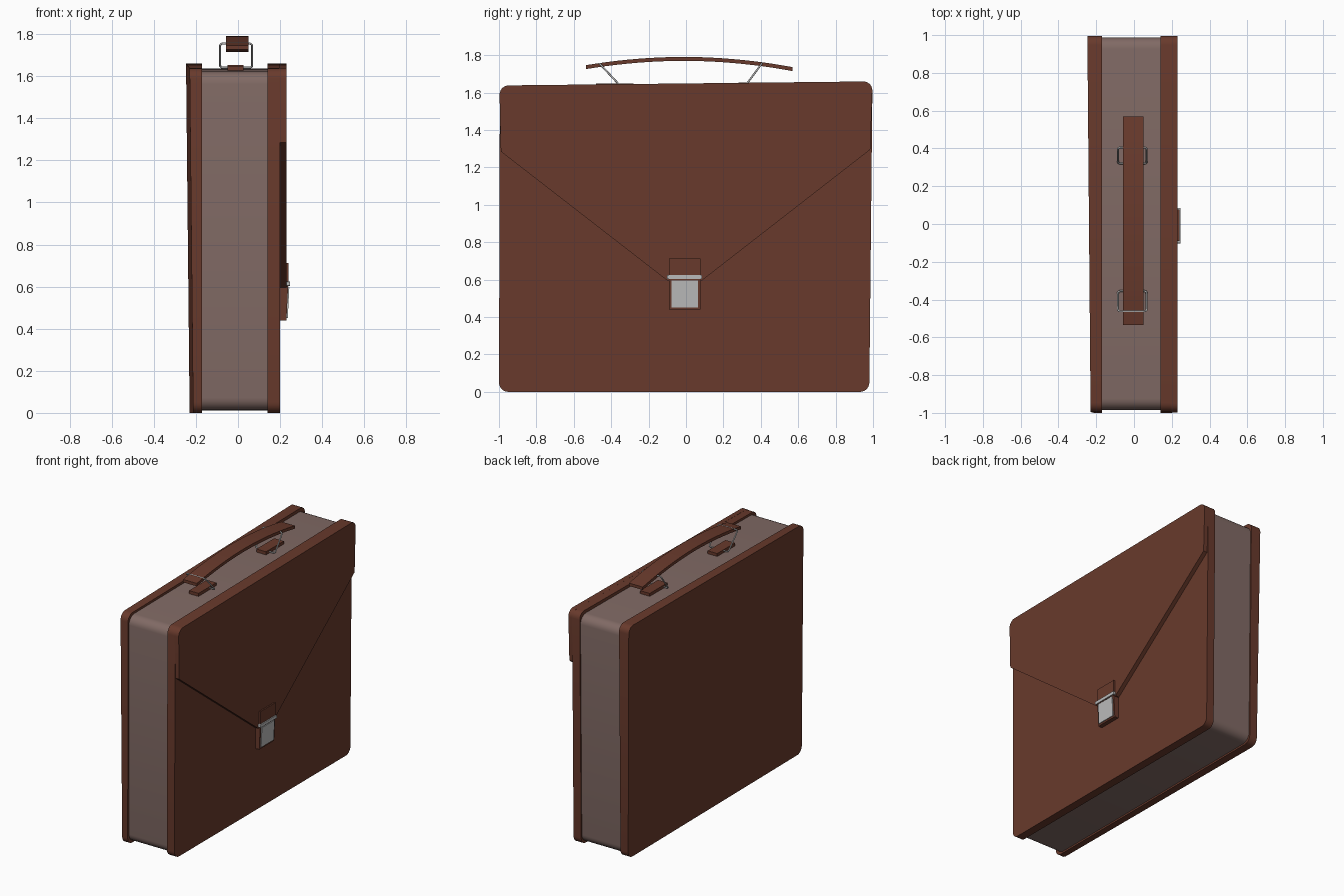
import bpy, bmesh, math
from mathutils import Vector

if "Cube" in bpy.data.objects:
    bpy.data.objects.remove(bpy.data.objects["Cube"])


def material(name, rgb):
    m = bpy.data.materials.new(name)
    m.diffuse_color = (*rgb, 1)
    m.use_nodes = True
    m.node_tree.nodes["Principled BSDF"].inputs["Base Color"].default_value = m.diffuse_color
    return m


LEATHER = material("brown_leather", (0.14, 0.042, 0.025))
LINING = material("grey_brown_sides", (0.22, 0.145, 0.13))
METAL = material("steel", (0.5, 0.5, 0.5))


def rounded(corners, radii, steps=6):
    """2D outline with each corner replaced by a curve of its own radius."""
    out = []
    for i, c in enumerate(corners):
        c, r = Vector(c), radii[i]
        if r == 0:
            out.append(c)
            continue
        a = c + (Vector(corners[i - 1]) - c).normalized() * r
        b = c + (Vector(corners[(i + 1) % len(corners)]) - c).normalized() * r
        u, v = a - c, b - c
        for k in range(steps + 1):
            t = k / steps * math.pi / 2
            out.append(c + u * (1 - math.sin(t)) + v * (1 - math.cos(t)))
    return out


def finish(name, bm, mat, smooth=True):
    bmesh.ops.recalc_face_normals(bm, faces=bm.faces[:])
    me = bpy.data.meshes.new(name)
    bm.to_mesh(me)
    bm.free()
    me.materials.append(mat)
    ob = bpy.data.objects.new(name, me)
    bpy.context.collection.objects.link(ob)
    if smooth:
        bpy.ops.object.select_all(action='DESELECT')
        bpy.context.view_layer.objects.active = ob
        ob.select_set(True)
        bpy.ops.object.shade_smooth_by_angle(angle=math.radians(30))
    return ob


def slab(name, outline, x_in, x_out, mat):
    """Solid between two x surfaces, each given as a function of (y, z)."""
    bm = bmesh.new()
    rings = [[bm.verts.new((f(y, z), y, z)) for y, z in outline] for f in (x_in, x_out)]
    n = len(outline)
    for ring in rings:
        bm.faces.new(ring)
    for i in range(n):
        j = (i + 1) % n
        bm.faces.new((rings[0][i], rings[0][j], rings[1][j], rings[1][i]))
    return finish(name, bm, mat)


def at(x):
    return lambda y, z: x


def box(y0, y1, z0, z1):
    return [(y0, z0), (y1, z0), (y1, z1), (y0, z1)]


# Case: inner body between two slightly larger panels
r = 0.05
slab("body", rounded([(-0.985, 0.012), (0.972, 0.012), (0.988, 1.637), (-0.985, 1.622)],
                     [0.06] * 4), at(-0.18), at(0.15), LINING)
panel = rounded([(-1, 0), (0.98, 0), (0.997, 1.66), (-0.995, 1.637)], [r] * 4)
slab("back_panel", panel, at(-0.17),
     lambda y, z: -0.2215 - 0.0085 * y - 0.0102 * z, LEATHER)
slab("front_panel", panel, at(0.14), at(0.2), LEATHER)

# Flap with V-shaped lower edge
flap = rounded([(-0.99, 1.285), (-0.1, 0.595), (0.085, 0.595), (0.985, 1.295),
                (0.998, 1.66), (-0.998, 1.638)], [0, 0, 0, 0, r, r])
slab("flap", flap, at(0.195), at(0.23), LEATHER)

# Clasp: leather tongue leaning out at the top, steel bar and plate
lean = lambda base: (lambda y, z: base + 0.05 * (z - 0.58))
slab("clasp_tongue", box(-0.09, 0.078, 0.44, 0.6), at(0.198), lean(0.237), LEATHER)
slab("clasp_upper_tab", box(-0.09, 0.078, 0.6, 0.713), at(0.22), at(0.24), LEATHER)
slab("clasp_plate", box(-0.078, 0.065, 0.452, 0.595), lean(0.23), lean(0.243), METAL)
slab("clasp_bar", rounded(box(-0.102, 0.085, 0.603, 0.625), [0.005] * 4, 3),
     at(0.22), at(0.247), METAL)

# Arched handle strap, thin slab swept along a gentle curve
path, n = [], 20
for i in range(n + 1):
    y = -0.535 + 1.105 * i / n
    path.append((y, 1.785 - 0.155 * y * y - 0.008 * max(y, 0)))
strap = [(y, z + 0.006) for y, z in path] + [(y, z - 0.015) for y, z in reversed(path)]
slab("handle", strap, at(-0.058), at(0.05), LEATHER)

# Anchor tabs on the case top and the tilted wire loops joining them to the handle
for side, y_low, y_high, lift in (("left", -0.355, -0.462, 0), ("right", 0.32, 0.405, 0.006)):
    s = 1 if y_low > 0 else -1
    y0, y1 = sorted((s * 0.28, s * 0.48))
    slab(side + "_anchor_tab", box(y0, y1, 1.61, 1.648 + lift), at(-0.05), at(0.025), LEATHER)
    cu = bpy.data.curves.new(side + "_ring", 'CURVE')
    cu.dimensions = '3D'
    cu.bevel_depth = 0.005
    cu.bevel_resolution = 2
    loop = rounded([(-0.085, 0), (0.067, 0), (0.067, 1), (-0.085, 1)], [0] * 4)
    # corners are eased in real units, then tilted onto the loop plane
    tilt = Vector((y_high - y_low, 0.115))
    h = tilt.length
    loop = rounded([(x, v * h) for x, v in loop], [0.014] * 4, 4)
    sp = cu.splines.new('POLY')
    sp.points.add(len(loop) - 1)
    sp.use_cyclic_u = True
    for p, (x, v) in zip(sp.points, loop):
        p.co = (x, y_low + tilt.x * v / h, 1.64 + tilt.y * v / h, 1)
    cu.materials.append(METAL)
    bpy.context.collection.objects.link(bpy.data.objects.new(side + "_ring", cu))
